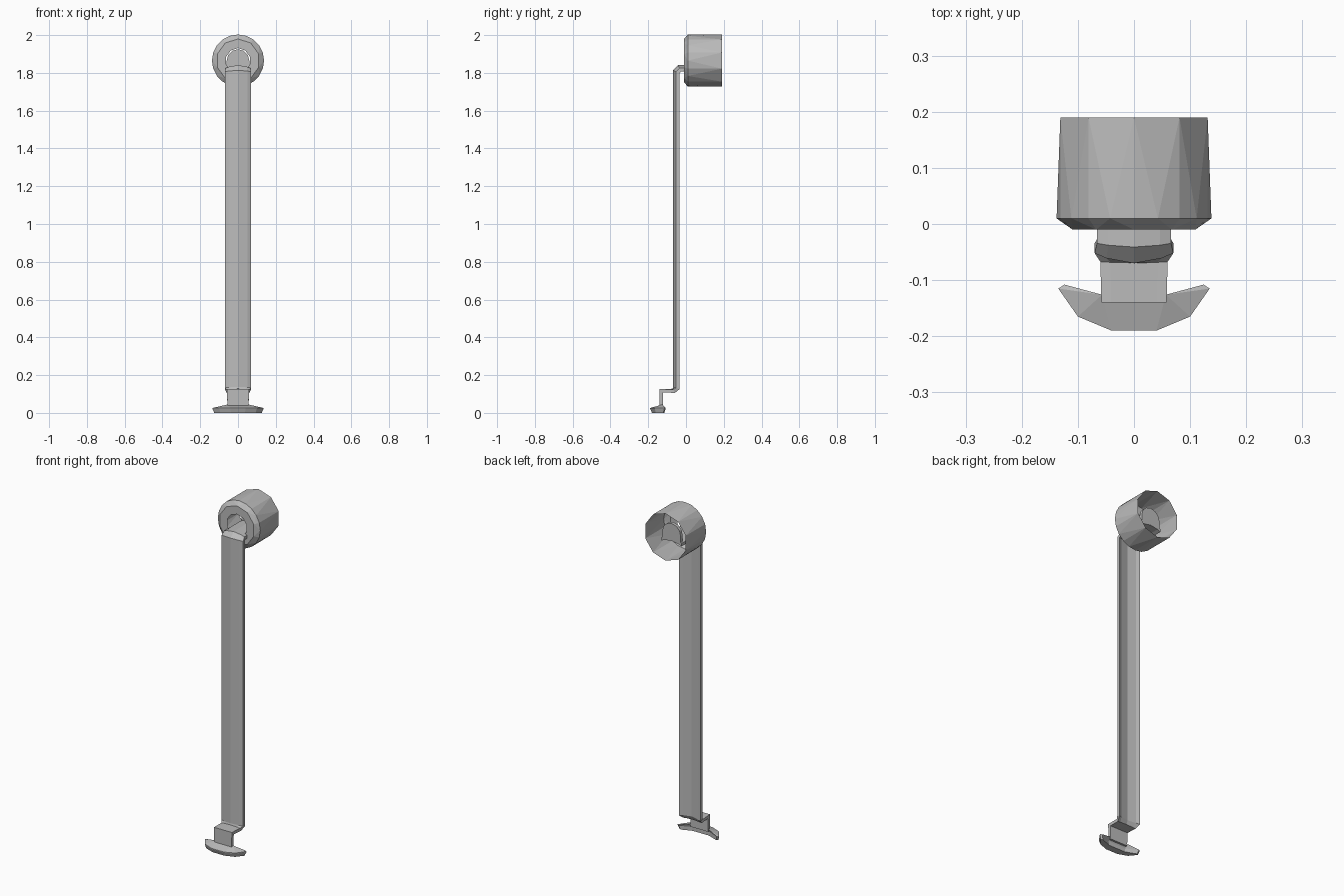
import bpy, bmesh, math
from mathutils import Vector

cube = bpy.data.objects.get("Cube")
if cube:
    bpy.data.objects.remove(cube)

grey = bpy.data.materials.new("plain_grey")
grey.use_nodes = True
COLOUR = (0.5, 0.5, 0.5, 1)
grey.diffuse_color = COLOUR
grey.node_tree.nodes["Principled BSDF"].inputs["Base Color"].default_value = COLOUR


def finish(bm, name, closed=True):
    if closed:
        bmesh.ops.recalc_face_normals(bm, faces=bm.faces)
    mesh = bpy.data.meshes.new(name)
    bm.to_mesh(mesh)
    bm.free()
    mesh.materials.append(grey)
    obj = bpy.data.objects.new(name, mesh)
    bpy.context.collection.objects.link(obj)
    return obj


def bridge(bm, a, b):
    """Join two equal vertex loops with quads."""
    n = len(a)
    for i in range(n):
        j = (i + 1) % n
        bm.faces.new((a[i], a[j], b[j], b[i]))


# Cup: faceted drum, open at the back, with a bevelled front and a round hole
CUP_Z = 1.865
bm = bmesh.new()


def ring(radius, y, sides):
    step = math.tau / sides
    return [bm.verts.new((radius * math.sin(i * step), y, CUP_Z + radius * math.cos(i * step)))
            for i in range(sides)]


def fan_bridge(fine, coarse):
    """Join a loop to one with half as many points, using triangles."""
    n = len(coarse)
    for i in range(n):
        j = (i + 1) % n
        f0, f1, f2 = fine[2 * i], fine[2 * i + 1], fine[(2 * i + 2) % (2 * n)]
        for tri in ((coarse[i], f0, f1), (coarse[i], f1, coarse[j]), (coarse[j], f1, f2)):
            bm.faces.new(tri)


rear = ring(0.138, 0.19, 10)
shoulder = ring(0.138, 0.01, 20)
front = ring(0.115, -0.01, 10)
hole = ring(0.066, -0.01, 10)
fan_bridge(shoulder, rear)
fan_bridge(shoulder, front)
bridge(bm, front, hole)
finish(bm, "cup")

# Arm: bowed strip swept down a bent path of (y, z, half width, bow)
PATH = [(0.135, 1.824, 0.066, 0.008), (-0.034, 1.824, 0.066, 0.008),
        (-0.052, 1.806, 0.070, 0.009), (-0.052, 0.132, 0.070, 0.009),
        (-0.064, 0.117, 0.060, 0.002), (-0.131, 0.117, 0.058, 0),
        (-0.131, 0.03, 0.056, 0)]
HALF_THICK = 0.009
BOW = [(-1, -1), (-0.7, 0), (0, 1), (0.7, 0), (1, -1)]
bm = bmesh.new()
points = [Vector(p[:2]) for p in PATH]
loops = []
for i, (y, z, half, bow) in enumerate(PATH):
    before = (points[i] - points[max(i - 1, 0)])
    after = (points[min(i + 1, len(points) - 1)] - points[i])
    dirs = [d.normalized() for d in (before, after) if d.length > 0]
    along = sum(dirs, Vector((0, 0))).normalized()
    normal = Vector((along.y, -along.x)) / along.dot(dirs[0])
    section = [(u * half, b * bow + HALF_THICK) for u, b in BOW]
    section += [(u * half, b * bow - HALF_THICK) for u, b in reversed(BOW)]
    loops.append([bm.verts.new((x, y + normal.x * o, z + normal.y * o)) for x, o in section])
for a, b in zip(loops, loops[1:]):
    bridge(bm, a, b)
bm.faces.new(loops[0])
bm.faces.new(loops[-1])
finish(bm, "arm")

# Tongue: arched plate standing on the end of the arm inside the cup
bm = bmesh.new()
outline = [(-0.06, 1.825), (0.06, 1.825)]
outline += [(0.06 * math.cos(math.pi * i / 6), CUP_Z + 0.06 * math.sin(math.pi * i / 6))
            for i in range(7)]
sides = [[bm.verts.new((x, y, z)) for x, z in outline] for y in (0.117, 0.135)]
bridge(bm, *sides)
for side in sides:
    bm.faces.new(side)
finish(bm, "tongue")

# Foot: shallow crescent with an undercut edge and a raised middle
HALF_FOOT = [(0.057, -0.138), (0.124, -0.108), (0.135, -0.115), (0.1, -0.165), (0.04, -0.19)]
crescent = HALF_FOOT + [(-x, y) for x, y in reversed(HALF_FOOT)]
bm = bmesh.new()
base = [bm.verts.new((x * 0.93, -0.14 + (y + 0.14) * 0.8, 0)) for x, y in crescent]
rim = [bm.verts.new((x, y, 0.022)) for x, y in crescent]
top = []
for x, y in crescent:
    inner = y > -0.14 and abs(x) < 0.1
    top.append(bm.verts.new((x, y + (0.012 if inner else 0), 0.044 if inner else 0.026)))
bridge(bm, base, rim)
bridge(bm, rim, top)
bm.faces.new(base)
n = len(top)
for i in range(n // 2 - 1):
    bm.faces.new((top[i], top[i + 1], top[n - 2 - i], top[n - 1 - i])) if i == 9 else None
# Upper skin: a middle panel and a wing on each side
bm.faces.new((top[0], top[4], top[5], top[9]))
for a, b, c, d, e in ((0, 1, 2, 3, 4), (9, 8, 7, 6, 5)):
    bm.faces.new((top[a], top[b], top[c]))
    bm.faces.new((top[a], top[c], top[d]))
    bm.faces.new((top[a], top[d], top[e]))
finish(bm, "foot")
